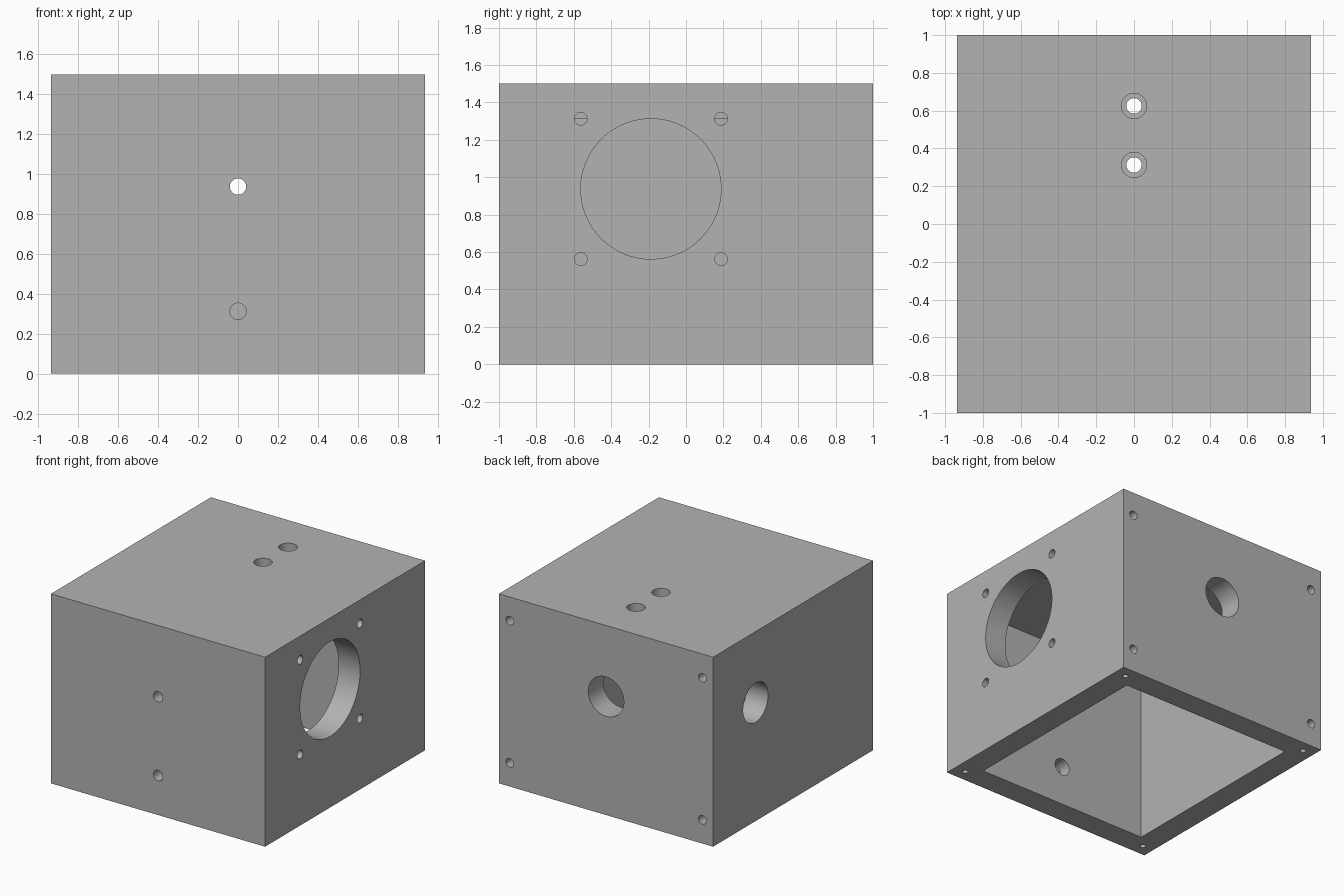
import bpy
import math

if "Cube" in bpy.data.objects:
    bpy.data.objects.remove(bpy.data.objects["Cube"])

W, D, H, T = 1.875, 2.0, 1.5, 0.1875      # outer size and wall thickness
EPS = 0.02                                # cutter overshoot
X, Y, Z = W / 2, D / 2, H

grey = bpy.data.materials.new("plain grey")
grey.diffuse_color = (0.45, 0.45, 0.45, 1)
grey.use_nodes = True
grey.node_tree.nodes["Principled BSDF"].inputs["Base Color"].default_value = grey.diffuse_color


def box(name, lo, hi):
    bpy.ops.mesh.primitive_cube_add(size=1, location=[(a + b) / 2 for a, b in zip(lo, hi)])
    ob = bpy.context.object
    ob.name = name
    ob.scale = [b - a for a, b in zip(lo, hi)]
    bpy.ops.object.transform_apply(location=True, rotation=True, scale=True)
    return ob


def cut(cutter):
    mod = housing.modifiers.new("cut", 'BOOLEAN')
    mod.operation, mod.solver, mod.object = 'DIFFERENCE', 'EXACT', cutter
    bpy.context.view_layer.objects.active = housing
    bpy.ops.object.modifier_apply(modifier=mod.name)
    bpy.data.objects.remove(cutter, do_unlink=True)


def drill(axis, u, v, start, end, r, sides=32):
    """Round hole along an axis; u, v are the other two coordinates in order."""
    mid = (start + end) / 2
    loc, rot = {'x': ((mid, u, v), (0, math.pi / 2, 0)),
                'y': ((u, mid, v), (math.pi / 2, 0, 0)),
                'z': ((u, v, mid), (0, 0, 0))}[axis]
    bpy.ops.mesh.primitive_cylinder_add(vertices=sides, radius=r, depth=abs(end - start),
                                        location=loc, rotation=rot)
    bpy.ops.object.transform_apply(location=True, rotation=True, scale=True)
    cut(bpy.context.object)


# Housing: a thick-walled box open at the bottom
housing = box("housing", (-X, -Y, 0), (X, Y, Z))
cut(box("cavity", (-X + T, -Y + T, -EPS), (X - T, Y - T, Z - T)))

# Right wall: large bore with four screw holes around it
drill('x', -0.1875, 0.9375, X - T - EPS, X + EPS, 0.375, 96)
for dy in (-0.375, 0.375):
    for dz in (-0.375, 0.375):
        drill('x', -0.1875 + dy, 0.9375 + dz, X - T - EPS, X + EPS, 0.034)

# Left wall and back wall: medium bores
drill('x', 0.46875, 0.9375, -X - EPS, -X + T + EPS, 0.156, 64)
drill('y', 0, 0.9375, Y - T - EPS, Y + EPS, 0.156, 64)

# Top: two holes counterbored from outside
for y in (0.3125, 0.625):
    drill('z', 0, y, Z - T - EPS, Z + EPS, 0.041)
    drill('z', 0, y, Z - 0.1, Z + EPS, 0.067, 48)

# Front wall: two holes counterbored from inside
for z in (0.3125, 0.9375):
    drill('y', 0, z, -Y - EPS, -Y + T + EPS, 0.041)
    drill('y', 0, z, -Y + T - 0.1, -Y + T + EPS, 0.067, 48)

# Blind screw holes in the corners of the back and the bottom rim
for sx in (-1, 1):
    cx = sx * (X - T / 2)
    for z in (T, Z - T):
        drill('y', cx, z, Y - 0.25, Y + EPS, 0.034)
    for sy in (-1, 1):
        drill('z', cx, sy * (Y - T / 2), -EPS, 0.14, 0.021)

# Finish
housing.data.materials.clear()
housing.data.materials.append(grey)
for p in housing.data.polygons:
    p.material_index = 0
bpy.ops.object.select_all(action='DESELECT')
housing.select_set(True)
bpy.context.view_layer.objects.active = housing
bpy.ops.object.shade_smooth_by_angle(angle=math.radians(30))
